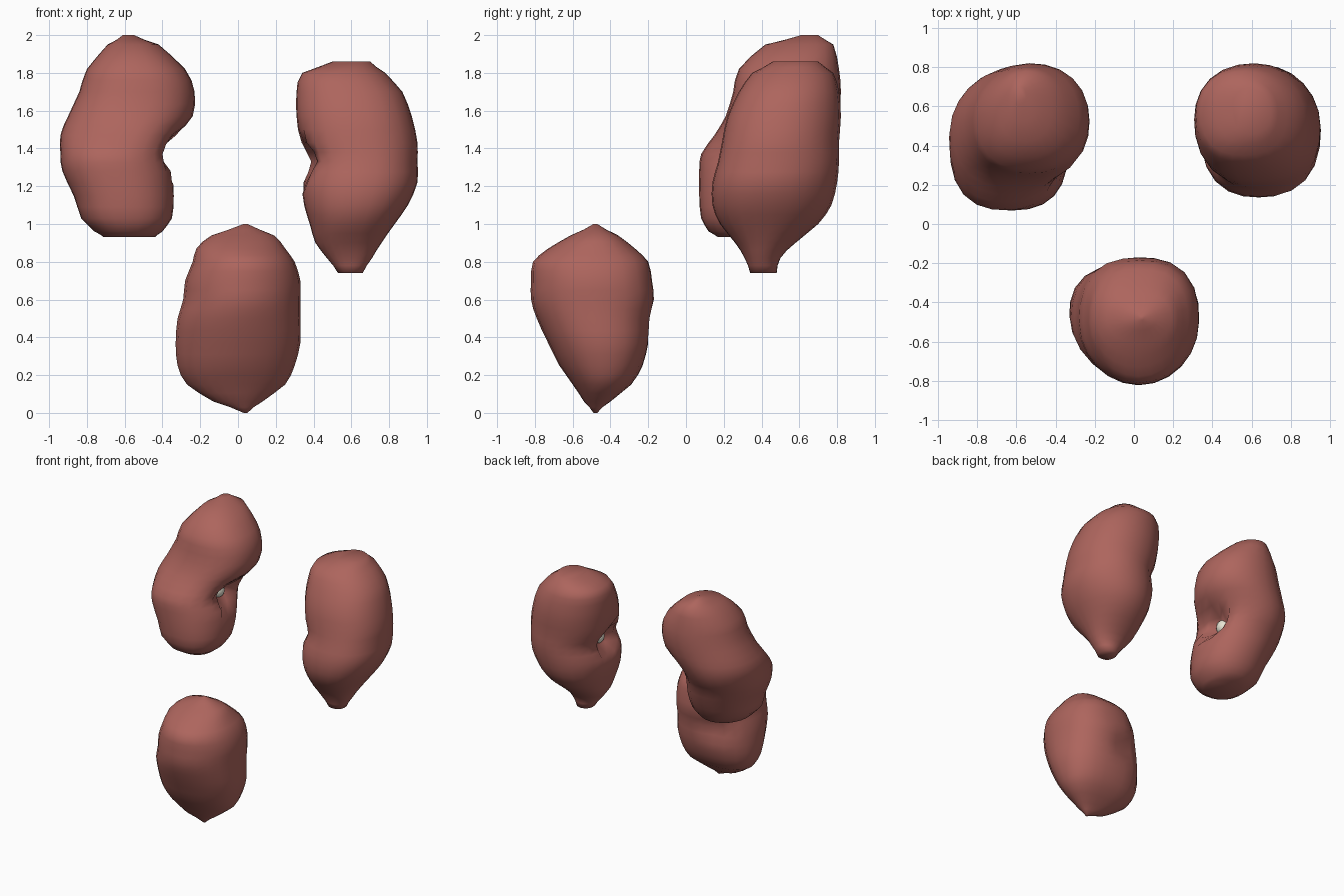
import bpy, bmesh, math
from mathutils import Vector

SIDES = 24


def material(name, color):
    m = bpy.data.materials.new(name)
    m.diffuse_color = color
    return m


flesh = material("flesh", (0.42, 0.13, 0.11, 1))
cream = material("cream", (0.80, 0.78, 0.66, 1))


def finish(name, bm, mat):
    bmesh.ops.recalc_face_normals(bm, faces=bm.faces)
    me = bpy.data.meshes.new(name)
    bm.to_mesh(me)
    bm.free()
    for p in me.polygons:
        p.use_smooth = True
    me.materials.append(mat)
    ob = bpy.data.objects.new(name, me)
    bpy.context.collection.objects.link(ob)


def kidney(name, rows, corners, hilum, inward, depth, core=True, reach=0.16):
    """Loft of rounded slices (z, x0, x1, y0, y1) with a dent at the hilum.
    corners: squareness of each quadrant, counter-clockwise from +x +y."""
    pad = [rows[0]] + rows + [rows[-1]]
    fine = []
    for p, a, b, n in zip(pad, pad[1:], pad[2:], pad[3:]):
        mid = [(9 * (v + w) - u - x) / 16 for u, v, w, x in zip(p, a, b, n)]
        mid[0] = (a[0] + b[0]) / 2
        fine += [a, tuple(mid)]
    fine.append(rows[-1])
    hilum, inward = Vector(hilum), Vector(inward).normalized()
    bm = bmesh.new()
    rings = []
    for z, x0, x1, y0, y1 in fine:
        ring = []
        for i in range(SIDES):
            t = math.tau * i / SIDES
            c, s = math.cos(t), math.sin(t)
            e = corners[i * 4 // SIDES]
            k = (abs(c) ** e + abs(s) ** e) ** (-1 / e)
            co = Vector(((x0 + x1) / 2 + (x1 - x0) / 2 * c * k,
                         (y0 + y1) / 2 + (y1 - y0) / 2 * s * k, z))
            d = (co - hilum).length / reach
            if d < 1:
                co += inward * depth * (1 - d * d) ** 2
            ring.append(bm.verts.new(co))
        rings.append(ring)
    for a, b in zip(rings, rings[1:]):
        for i in range(SIDES):
            j = (i + 1) % SIDES
            bm.faces.new((a[i], a[j], b[j], b[i]))
    bm.faces.new(rings[0])
    bm.faces.new(rings[-1])
    finish(name, bm, flesh)

    # pale core showing at the bottom of the dent
    if core:
        bm = bmesh.new()
        bmesh.ops.create_icosphere(bm, subdivisions=2, radius=0.06)
        bmesh.ops.translate(bm, verts=bm.verts, vec=hilum + inward * (depth - 0.01))
        finish(name + "_core", bm, cream)


# left bean, leaning back at the top, hilum facing the middle
kidney("left_kidney", [
    (0.93, -0.71, -0.44, 0.17, 0.45), (0.96, -0.76, -0.40, 0.12, 0.52),
    (1.03, -0.83, -0.35, 0.08, 0.58), (1.15, -0.87, -0.34, 0.07, 0.64),
    (1.28, -0.93, -0.35, 0.07, 0.69), (1.37, -0.94, -0.37, 0.08, 0.75),
    (1.47, -0.94, -0.32, 0.15, 0.79), (1.57, -0.90, -0.24, 0.21, 0.81),
    (1.70, -0.84, -0.23, 0.25, 0.82), (1.82, -0.80, -0.28, 0.28, 0.81),
    (1.95, -0.69, -0.42, 0.42, 0.78), (2.00, -0.61, -0.55, 0.61, 0.70)],
    (2.2, 1.9, 2.5, 2.3), (-0.37, 0.43, 1.36), (-1, 0, 0), 0.13)

# right bean with a narrow lower tip
kidney("right_kidney", [
    (0.74, 0.53, 0.66, 0.34, 0.48), (0.82, 0.47, 0.71, 0.31, 0.50),
    (0.90, 0.41, 0.76, 0.26, 0.58), (1.00, 0.38, 0.83, 0.18, 0.70),
    (1.10, 0.35, 0.90, 0.14, 0.77), (1.22, 0.34, 0.95, 0.14, 0.80),
    (1.33, 0.37, 0.95, 0.17, 0.81), (1.43, 0.33, 0.95, 0.19, 0.81),
    (1.57, 0.31, 0.92, 0.22, 0.82), (1.70, 0.31, 0.87, 0.28, 0.81),
    (1.80, 0.34, 0.78, 0.35, 0.78), (1.86, 0.50, 0.70, 0.46, 0.70)],
    (2.0, 2.2, 2.4, 2.4), (0.37, 0.44, 1.33), (1, 0, 0), 0.12)

# front bean, tapering downwards, hilum closed to a shallow dent at the back
kidney("front_kidney", [
    (0.00, 0.03, 0.05, -0.49, -0.47), (0.06, -0.13, 0.13, -0.54, -0.40),
    (0.15, -0.27, 0.25, -0.60, -0.29), (0.25, -0.32, 0.30, -0.67, -0.23),
    (0.37, -0.33, 0.33, -0.73, -0.20), (0.50, -0.32, 0.33, -0.79, -0.19),
    (0.60, -0.29, 0.33, -0.82, -0.17), (0.70, -0.28, 0.33, -0.82, -0.18),
    (0.80, -0.24, 0.30, -0.81, -0.20), (0.87, -0.22, 0.25, -0.73, -0.27),
    (0.94, -0.14, 0.19, -0.61, -0.36), (1.00, 0.03, 0.05, -0.49, -0.47)],
    (2.6, 2.5, 1.95, 2.0), (-0.1, -0.19, 0.5), (0, -1, 0), 0.04, core=False)
